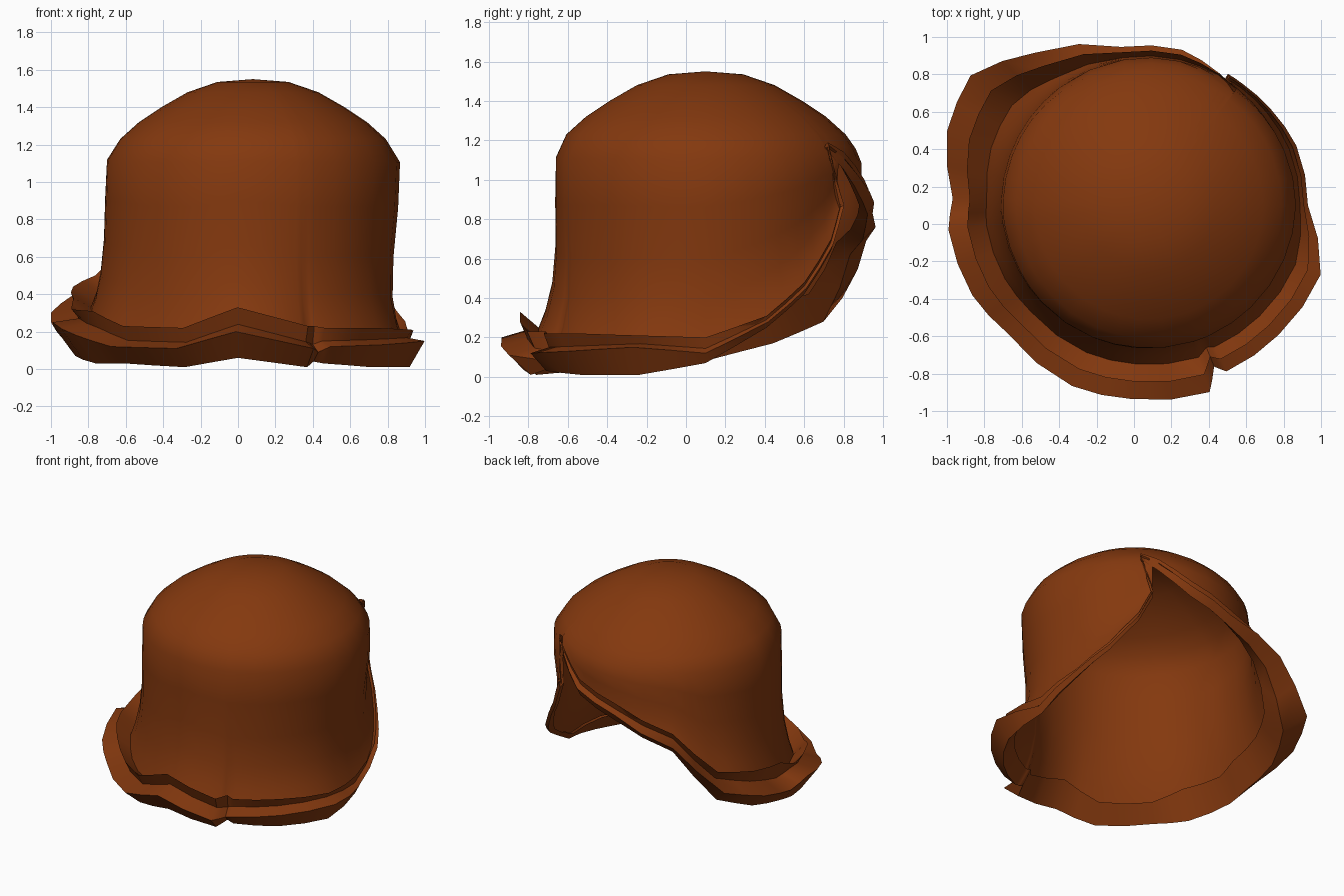
import bpy
import bmesh
from math import cos, sin, pi, radians
from mathutils import Vector

default = bpy.data.objects.get("Cube")
if default:
    bpy.data.objects.remove(default, do_unlink=True)

# Leather colour
leather = bpy.data.materials.new("russet_brown")
leather.use_nodes = True
brown = (0.23, 0.04, 0.0045, 1)
leather.diffuse_color = brown
leather.node_tree.nodes["Principled BSDF"].inputs["Base Color"].default_value = brown

CENTRE = Vector((0.08, 0.1, 0))

# Brim outline: angle, outer radius, upper lip z, lower lip z, bottom edge z
# (the angle doubles back at the slit behind the left side)
BRIM = [
    (0, .85, .2, .12, .07),
    (22, .85, .31, .28, .25),
    (38, .83, .48, .45, .42),
    (52, .82, .7, .67, .64),
    (59, .82, .9, .87, .83),
    (53, .76, 1.19, 1.17, 1.14),
    (62, .8, 1.14, 1.1, 1.05),
    (78, .85, 1.0, .94, .88),
    (100, .86, .9, .83, .77),
    (127, 1.02, .76, .69, .62),
    (144, 1.18, .5, .4, .28),
    (160, 1.15, .44, .3, .17),
    (178, 1.05, .38, .2, .09),
    (187, 1.08, .32, .25, .07),
    (207, 1.06, .31, .18, .03),
    (222, 1.02, .23, .12, .03),
    (247, 1.05, .22, .11, .01),
    (265, 1.04, .33, .2, .06),
    (288, 1.05, .23, .11, .01),
    (292, .93, .23, .09, .04),
    (295, .98, .22, .12, .03),
    (315, .98, .22, .13, .01),
    (338, .99, .21, .15, .01),
    (360, .85, .2, .12, .07),
]

# Crown rings: radius, z
CROWN = [(.19, 1.535), (.35, 1.48), (.49, 1.4), (.61, 1.32), (.71, 1.23)]


def stations():
    """Brim stations with a halfway step between neighbours."""
    for a, b in zip(BRIM, BRIM[1:]):
        for t in (0, .5):
            yield [p + (q - p) * t for p, q in zip(a, b)]


def section(angle, outer, upper, lower, bottom):
    """Points from crown to brim and back up into the lining."""
    a = radians(angle)
    front, side = max(0, -sin(a)), max(0, cos(a))
    wall = .79 - .02 * front
    base = max(upper - .08, bottom + .03)
    low = min(1, max(0, (1.1 - base) / .5))
    rim = wall + .3 * low * (outer - wall)
    pts = list(CROWN)
    shoulder = 1.18
    for t in (.07, .3, .55, .75, .9, 1):
        waist = (.05 * side + .015 * front) * low * sin(pi * t * t)
        z = shoulder + (base - shoulder) * t
        tuck = .05 * max(0, z - 1.1) / .1
        pts.append((wall + (rim - wall) * t ** 4 - waist - tuck, z))
    spread = outer - rim
    pts += [
        (rim + .5 * spread, upper),
        (rim + .3 * spread, lower + .3 * (upper - lower)),
        (outer, lower),
        (rim + .4 * spread, bottom),
        (rim - .02, base),
    ]
    d = Vector((cos(a), sin(a), 0))
    return [CENTRE + d * r + Vector((0, 0, z)) for r, z in pts]


def build_cap():
    bm = bmesh.new()
    columns = [[bm.verts.new(p) for p in section(*s)] for s in stations()]
    apex = bm.verts.new(CENTRE + Vector((0, 0, 1.55)))
    for a, b in zip(columns, columns[1:] + columns[:1]):
        bm.faces.new((apex, a[0], b[0]))
        for i in range(len(a) - 1):
            bm.faces.new((a[i], a[i + 1], b[i + 1], b[i]))
    mesh = bpy.data.meshes.new("cap")
    bm.to_mesh(mesh)
    bm.free()
    mesh.materials.append(leather)
    cap = bpy.data.objects.new("cap_with_folded_brim", mesh)
    bpy.context.collection.objects.link(cap)
    return cap


cap = build_cap()
bpy.ops.object.select_all(action="DESELECT")
cap.select_set(True)
bpy.context.view_layer.objects.active = cap
bpy.ops.object.shade_smooth_by_angle(angle=radians(50))
